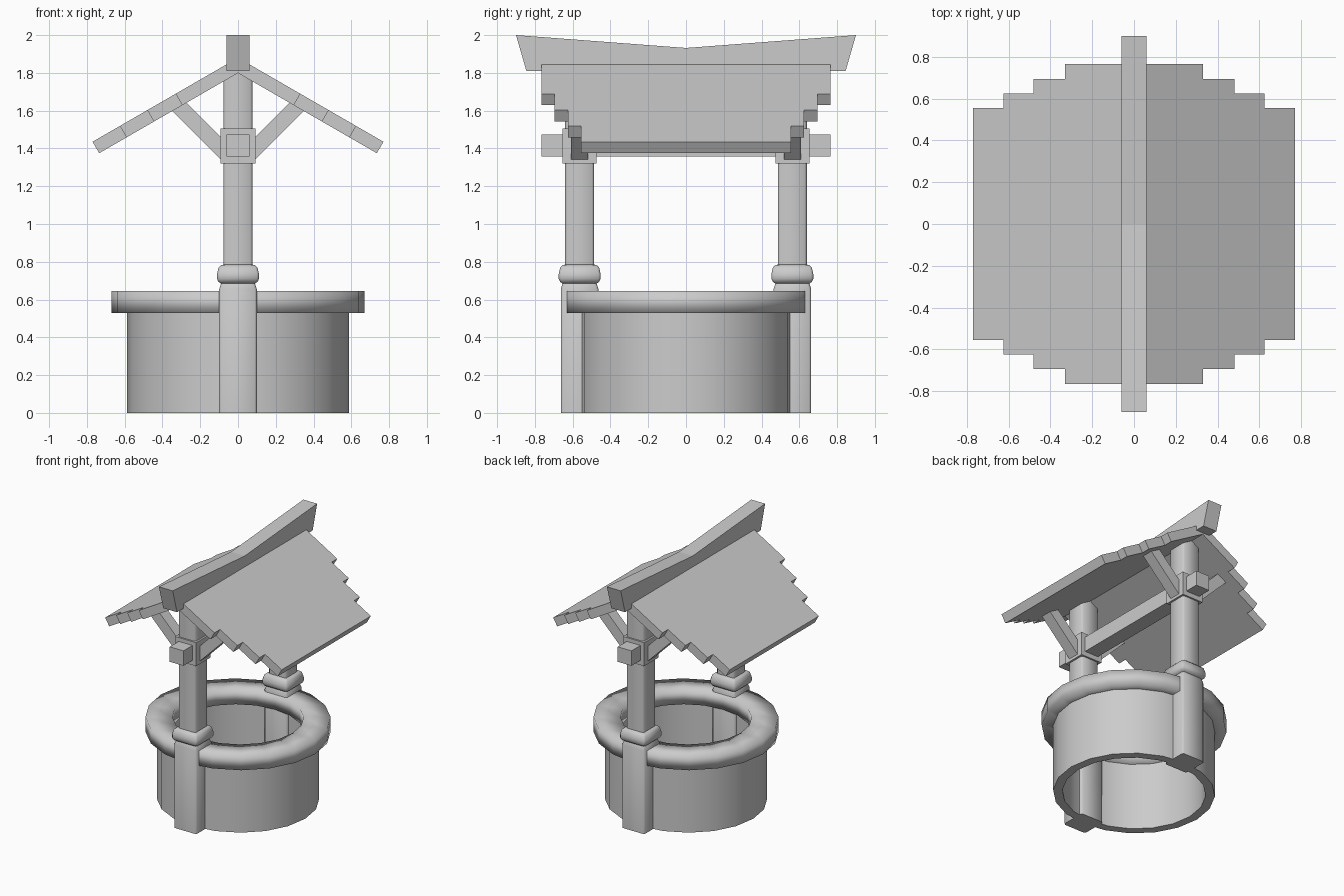
import bpy, bmesh
from math import cos, sin, pi, radians

if "Cube" in bpy.data.objects:
    bpy.data.objects.remove(bpy.data.objects["Cube"])


def make(name, verts, faces, smooth=None):
    mesh = bpy.data.meshes.new(name)
    mesh.from_pydata(verts, [], faces)
    bm = bmesh.new()
    bm.from_mesh(mesh)
    bmesh.ops.recalc_face_normals(bm, faces=bm.faces)
    bm.to_mesh(mesh)
    bm.free()
    ob = bpy.data.objects.new(name, mesh)
    bpy.context.collection.objects.link(ob)
    if smooth is not None:
        bpy.ops.object.select_all(action='DESELECT')
        bpy.context.view_layer.objects.active = ob
        ob.select_set(True)
        bpy.ops.object.shade_smooth_by_angle(angle=radians(smooth))
    return ob


def prism(name, outline, to_a, to_b):
    """Solid between two placements of the same 2D outline."""
    n = len(outline)
    verts = [to_a(*p) for p in outline] + [to_b(*p) for p in outline]
    faces = [tuple(range(n)), tuple(range(n, 2 * n))]
    faces += [(i, (i + 1) % n, (i + 1) % n + n, i + n) for i in range(n)]
    return make(name, verts, faces)


def box(name, x, y, z):
    return prism(name, [(x[0], y[0]), (x[1], y[0]), (x[1], y[1]), (x[0], y[1])],
                 lambda a, b: (a, b, z[0]), lambda a, b: (a, b, z[1]))


def ring(name, r_in, r_out, z0, z1, smooth, sides=20, squash=0.965):
    """Hollow round wall with a rectangular section."""
    prof = [(r_in, z0), (r_out, z0), (r_out, z1), (r_in, z1)]
    verts, faces = [], []
    for i in range(sides):
        a = 2 * pi * i / sides
        verts += [(r * cos(a), r * sin(a) * squash, z) for r, z in prof]
        j = (i + 1) % sides
        faces += [(i * 4 + k, j * 4 + k, j * 4 + (k + 1) % 4, i * 4 + (k + 1) % 4)
                  for k in range(4)]
    return make(name, verts, faces, smooth)


def post(name, cy, levels):
    """Stack of chamfered squares, given as (half width, height)."""
    verts, faces = [], []
    for h, z in levels:
        c = h - 0.012
        verts += [(x, cy + y, z) for x, y in
                  [(h, -c), (h, c), (c, h), (-c, h), (-h, c), (-h, -c), (-c, -h), (c, -h)]]
    for i in range(len(levels) - 1):
        faces += [(i * 8 + k, i * 8 + (k + 1) % 8, i * 8 + 8 + (k + 1) % 8, i * 8 + 8 + k)
                  for k in range(8)]
    top = 8 * (len(levels) - 1)
    faces += [tuple(range(8)), tuple(range(top, top + 8))]
    return make(name, verts, faces, 46)


# Stone wall and rounded-looking rim
ring("well_wall", 0.52, 0.587, 0, 0.56, 40)
ring("well_rim", 0.475, 0.67, 0.53, 0.645, 180)

# Posts with turned collar, beam block and roof braces
levels = [(0.10, 0), (0.10, 0.655), (0.09, 0.685), (0.103, 0.693), (0.111, 0.71),
          (0.111, 0.735), (0.103, 0.77), (0.09, 0.782), (0.077, 0.785), (0.077, 1.82)]
brace = [(0.05, 1.31), (0.09, 1.34), (0.35, 1.60), (0.29, 1.66), (0.09, 1.46), (0.05, 1.42)]
for side, sy in (("front", -1), ("back", 1)):
    cy = sy * 0.563
    post(side + "_post", cy, levels)
    box(side + "_beam_block", (-0.092, 0.092), (cy - 0.09, cy + 0.09), (1.32, 1.505))
    for hand, sx in (("left", -1), ("right", 1)):
        prism(f"{side}_{hand}_brace", brace,
              lambda x, z: (sx * x, cy - 0.045, z), lambda x, z: (sx * x, cy + 0.045, z))

# Cross beam
box("cross_beam", (-0.06, 0.06), (-0.765, 0.765), (1.357, 1.475))

# Stepped roof slopes: (outer x of the plank, half length)
steps = [(0.33, 0.765), (0.48, 0.695), (0.625, 0.625), (0.77, 0.555)]
half, x0 = [], 0
for x1, w in steps:
    half += [(x0, w), (x1, w)]
    x0 = x1
outline = half + [(x, -w) for x, w in reversed(half)]
slope, thick, peak = radians(30), 0.07, 1.88
for hand, sx in (("left", -1), ("right", 1)):
    def upper(x, y):
        return (sx * x, y, peak - x * sin(slope) / cos(slope))

    def lower(x, y):
        if x == 0:
            return (0, y, peak - thick / cos(slope))
        u = upper(x, y)
        return (u[0] - sx * thick * sin(slope), y, u[2] - thick * cos(slope))
    prism(hand + "_roof_slope", outline, upper, lower)

# Sagging ridge beam, built as two halves of one profile
ridge = [(-0.845, 1.81), (0, 1.81), (0.845, 1.81), (0.9, 2.0), (0, 1.932), (-0.9, 2.0)]
prism("ridge_beam", ridge, lambda y, z: (-0.06, y, z), lambda y, z: (0.06, y, z))
